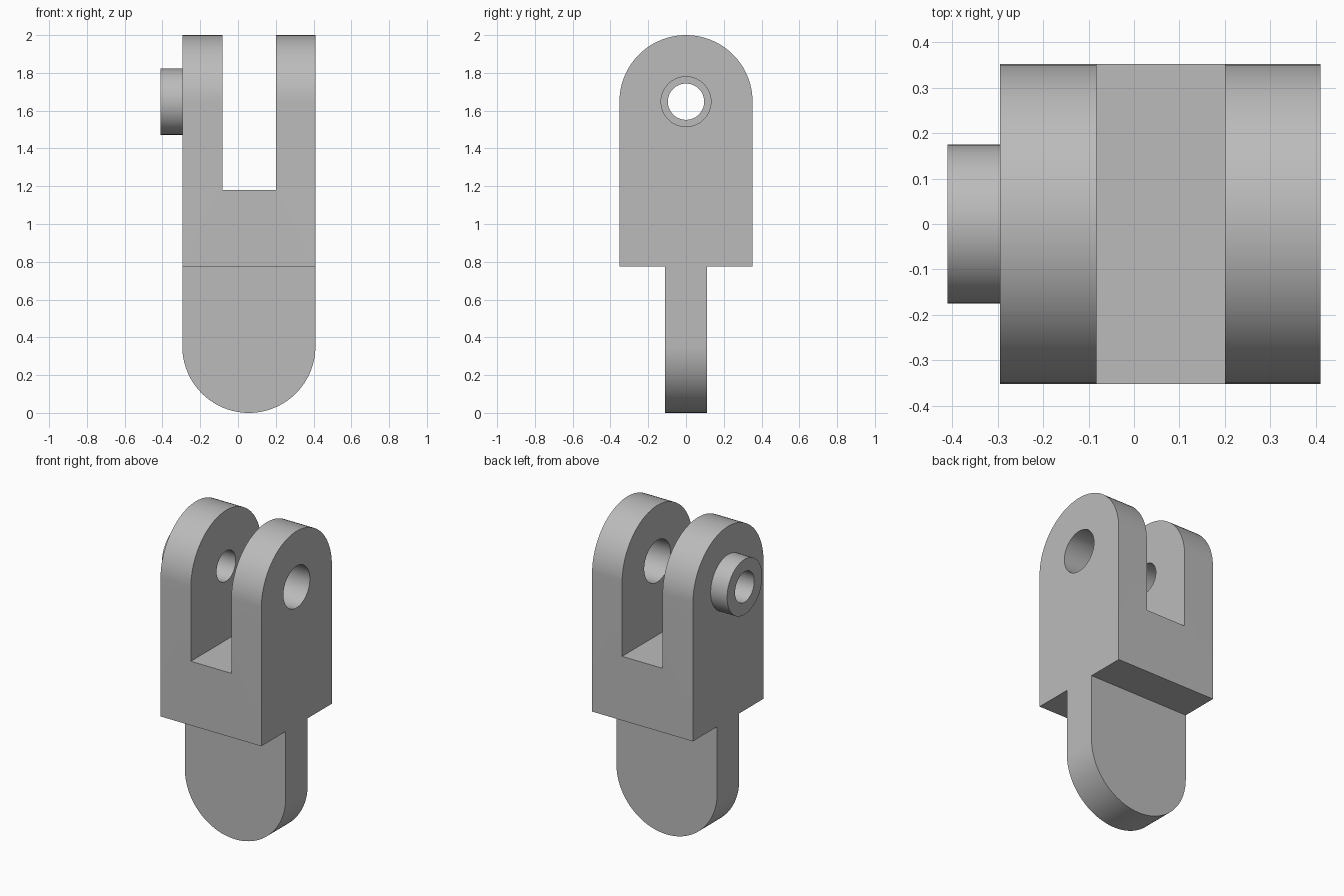
import bpy, math
from mathutils import Vector

cube = bpy.data.objects.get("Cube")
if cube:
    bpy.data.objects.remove(cube, do_unlink=True)

# Main dimensions
CX = 0.0575              # middle of the fork and tongue
R = 0.3525               # rounding radius of both ends
LEFT, RIGHT = CX - R, CX + R
SHOULDER = 0.775         # underside of the fork
TOP_PIN, LOW_PIN = 2 - R, R
SLOT = (-0.083, 0.2)
SLOT_FLOOR = 1.18
SEGMENTS = 96

grey = bpy.data.materials.new("plain grey")
grey.use_nodes = True
GREY = (0.5, 0.5, 0.5, 1)
grey.diffuse_color = GREY
grey.node_tree.nodes["Principled BSDF"].inputs["Base Color"].default_value = GREY


def prism(name, ring, offset):
    """Extrude a closed ring of points along an offset vector."""
    n = len(ring)
    verts = list(ring) + [p + offset for p in ring]
    faces = [tuple(reversed(range(n))), tuple(range(n, 2 * n))]
    faces += [(i, (i + 1) % n, n + (i + 1) % n, n + i) for i in range(n)]
    mesh = bpy.data.meshes.new(name)
    mesh.from_pydata(verts, [], faces)
    mesh.materials.append(grey)
    obj = bpy.data.objects.new(name, mesh)
    bpy.context.collection.objects.link(obj)
    return obj


def arc(radius, start, end, steps):
    angles = [start + (end - start) * i / steps for i in range(steps + 1)]
    return [(radius * math.cos(a), radius * math.sin(a)) for a in angles]


def rod_x(name, radius, x0, x1):
    """Cylinder along x through the upper pin centre."""
    circle = arc(radius, 0, math.tau, SEGMENTS)[:-1]
    ring = [Vector((x0, y, TOP_PIN + z)) for y, z in circle]
    return prism(name, ring, Vector((x1 - x0, 0, 0)))


def select_only(obj):
    bpy.ops.object.select_all(action='DESELECT')
    obj.select_set(True)
    bpy.context.view_layer.objects.active = obj


def cut(obj, cutter):
    cutter.hide_render = True
    mod = obj.modifiers.new("cut", 'BOOLEAN')
    mod.operation = 'DIFFERENCE'
    mod.solver = 'EXACT'
    mod.object = cutter
    select_only(obj)
    bpy.ops.object.modifier_apply(modifier=mod.name)
    bpy.data.objects.remove(cutter, do_unlink=True)


# Fork: round-topped block with a slot between its two ears
outline = [(-R, SHOULDER), (R, SHOULDER)]
outline += [(y, TOP_PIN + z) for y, z in arc(R, 0, math.pi, SEGMENTS // 2)]
fork = prism("fork", [Vector((LEFT, y, z)) for y, z in outline],
             Vector((RIGHT - LEFT, 0, 0)))
slot_ring = [Vector((SLOT[0], -1, SLOT_FLOOR)), Vector((SLOT[1], -1, SLOT_FLOOR)),
             Vector((SLOT[1], -1, 3)), Vector((SLOT[0], -1, 3))]
cut(fork, prism("slot_cutter", list(reversed(slot_ring)), Vector((0, 2, 0))))

# Wide pin hole in the left ear, narrow one in the right ear
cut(fork, rod_x("wide_hole_cutter", 0.132, 0.06, 1))
cut(fork, rod_x("narrow_hole_cutter", 0.096, -1, 0.06))

# Boss: collar around the narrow hole
boss = rod_x("boss", 0.175, -0.41, LEFT)
cut(boss, rod_x("boss_hole_cutter", 0.096, -1, 1))

# Tongue: round-bottomed plate with a cross hole
HALF = 0.11
outline = [(R, SHOULDER - LOW_PIN), (-R, SHOULDER - LOW_PIN)]
outline += arc(R, math.pi, math.tau, SEGMENTS // 2)
tongue = prism("tongue", [Vector((CX + x, HALF, LOW_PIN + z)) for x, z in reversed(outline)],
               Vector((0, -2 * HALF, 0)))
circle = arc(0.132, 0, math.tau, SEGMENTS)[:-1]
cut(tongue, prism("tongue_hole_cutter",
                  [Vector((CX + x, 1, LOW_PIN + z)) for x, z in reversed(circle)],
                  Vector((0, -2, 0))))

# Consistent normals and smooth curved walls with sharp rims
for part in (fork, boss, tongue):
    select_only(part)
    bpy.ops.object.mode_set(mode='EDIT')
    bpy.ops.mesh.select_all(action='SELECT')
    bpy.ops.mesh.normals_make_consistent(inside=False)
    bpy.ops.object.mode_set(mode='OBJECT')
    bpy.ops.object.shade_smooth_by_angle(angle=math.radians(30))
